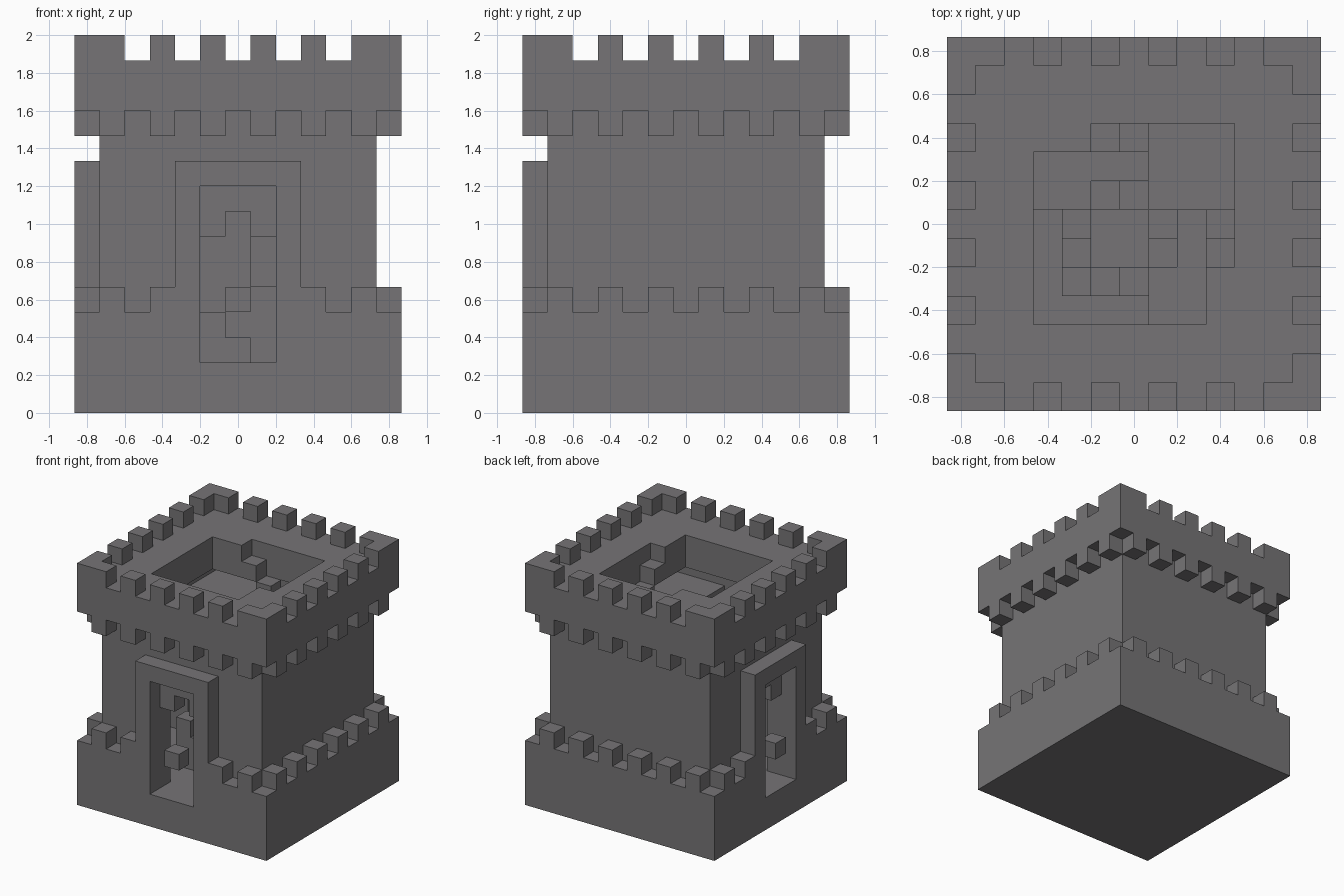
import bpy, bmesh, math
from mathutils import Vector

if "Cube" in bpy.data.objects:
    bpy.data.objects.remove(bpy.data.objects["Cube"], do_unlink=True)

U = 2 / 15      # block size
N = 13          # blocks per side
stone = bpy.data.materials.new("grey stone")
stone.use_nodes = True
color = (0.18, 0.175, 0.182, 1)
stone.diffuse_color = color
stone.node_tree.nodes["Principled BSDF"].inputs["Base Color"].default_value = color


def box(x0, x1, y0, y1, z0, z1):
    """Set of blocks, ends not included."""
    return {(x, y, z) for x in range(x0, x1) for y in range(y0, y1) for z in range(z0, z1)}


def both(blocks):
    """Blocks plus their copy mirrored across the diagonal, front to left."""
    return blocks | {(y, x, z) for x, y, z in blocks}


def rim(z, columns):
    """Blocks on the outer edge at the given columns of each side."""
    blocks = set()
    for c in columns:
        for e in (0, N - 1):
            blocks |= {(c, e, z), (e, c, z)}
    return blocks


parts = {}
doorway = both(box(5, 8, 0, 2, 2, 9))
odd = range(1, N, 2)

# Base, walls and frames, with doorways cut through
parts["base"] = box(0, N, 0, N, 0, 4) - box(2, 11, 2, 11, 2, 4) - doorway
parts["walls"] = box(1, 12, 1, 12, 4, 12) - box(2, 11, 2, 11, 4, 12) - doorway
parts["door_frames"] = both(box(4, 9, 0, 1, 4, 10)) - doorway
parts["base_battlements"] = rim(4, odd) - parts["door_frames"] - doorway

# Gate teeth under the lintel and a block in each doorway
parts["gate_teeth"] = both(box(5, 8, 1, 2, 8, 9) | box(5, 6, 1, 2, 7, 8) | box(7, 8, 1, 2, 7, 8))
parts["doorway_blocks"] = both({(6, 0, 4)})

# Overhanging roof with open well
well = box(3, 10, 3, 10, 12, 14) - both(box(3, 5, 9, 10, 12, 14))
parts["roof"] = box(0, N, 0, N, 12, 14) - well
parts["corbels"] = rim(11, odd)
parts["roof_battlements"] = rim(14, [0, 1, 3, 5, 7, 9, 11, 12])

# Steps and landings inside
parts["lower_steps"] = both(box(6, 7, 4, 5, 2, 3) | box(5, 6, 4, 5, 2, 4) | box(4, 5, 4, 5, 2, 5))
parts["middle_landing"] = box(7, 11, 7, 11, 5, 8)
parts["middle_steps"] = both({(6, 7, 8), (5, 7, 9)})
parts["upper_landings"] = both(box(2, 7, 8, 11, 10, 11) | box(2, 5, 7, 8, 10, 11))
parts["roof_steps"] = both({(6, 9, 11), (5, 9, 12)})

solid = set().union(*parts.values())


def build(name, blocks):
    bm = bmesh.new()
    corners = {}

    def corner(p):
        if p not in corners:
            corners[p] = bm.verts.new(Vector((p[0] - N / 2, p[1] - N / 2, p[2])) * U)
        return corners[p]

    for block in sorted(blocks):
        for axis in range(3):
            for side in (0, 1):
                beside = list(block)
                beside[axis] += 2 * side - 1
                if tuple(beside) in solid:
                    continue
                quad = []
                for a, b in ((0, 0), (1, 0), (1, 1), (0, 1)):
                    p = list(block)
                    p[axis] += side
                    p[(axis + 1) % 3] += a
                    p[(axis + 2) % 3] += b
                    quad.append(corner(tuple(p)))
                bm.faces.new(quad if side else quad[::-1])
    mesh = bpy.data.meshes.new(name)
    bm.to_mesh(mesh)
    bm.free()
    mesh.materials.append(stone)
    bpy.context.collection.objects.link(bpy.data.objects.new(name, mesh))


for name, blocks in parts.items():
    build(name, blocks)
